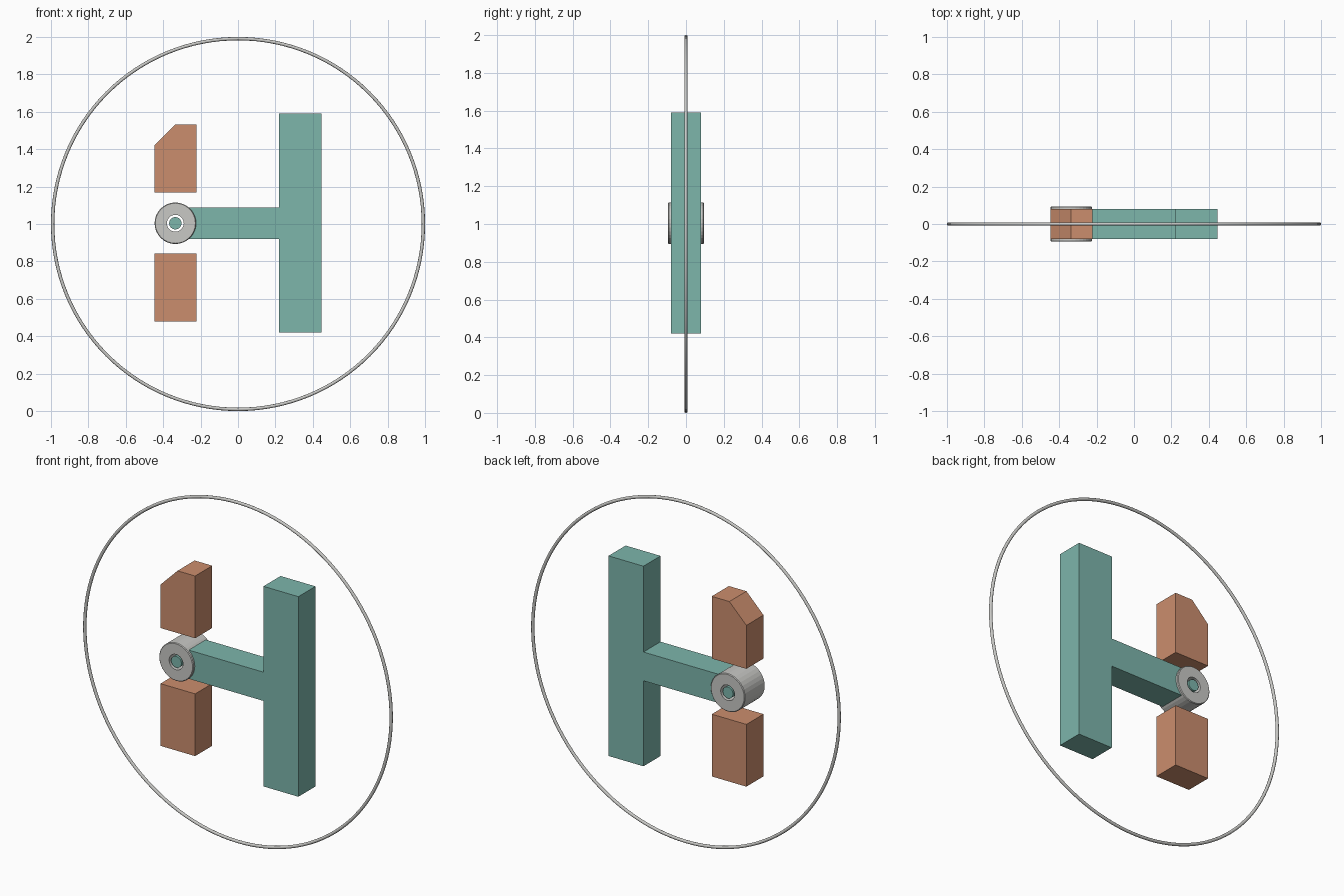
import bpy, bmesh, math
from mathutils import Matrix

if "Cube" in bpy.data.objects:
    bpy.data.objects.remove(bpy.data.objects["Cube"])

CZ = 1.004      # height of the crossbar and hub axis
HALF = 0.079    # half depth of the flat parts


def material(name, rgb):
    m = bpy.data.materials.new(name)
    m.diffuse_color = (*rgb, 1.0)
    m.use_nodes = True
    m.node_tree.nodes["Principled BSDF"].inputs["Base Color"].default_value = m.diffuse_color
    return m


TEAL = material("teal", (0.205, 0.465, 0.41))
COPPER = material("copper", (0.60, 0.27, 0.155))
GREY = material("light grey", (0.58, 0.58, 0.56))


def finish(name, bm, mat):
    bmesh.ops.recalc_face_normals(bm, faces=bm.faces)
    me = bpy.data.meshes.new(name)
    bm.to_mesh(me)
    bm.free()
    me.materials.append(mat)
    ob = bpy.data.objects.new(name, me)
    bpy.context.collection.objects.link(ob)
    return ob


def slab(name, outline, mat):
    """Extrude an x-z outline through the depth of the model."""
    bm = bmesh.new()
    face = bm.faces.new([bm.verts.new((x, -HALF, z)) for x, z in outline])
    ext = bmesh.ops.extrude_face_region(bm, geom=[face])
    verts = [v for v in ext["geom"] if isinstance(v, bmesh.types.BMVert)]
    bmesh.ops.translate(bm, verts=verts, vec=(0, 2 * HALF, 0))
    return finish(name, bm, mat)


def lathe(name, section, centre, sides, mat):
    """Revolve a closed (radius, y) section about the y axis."""
    bm = bmesh.new()
    rings = []
    for i in range(sides):
        a = 2 * math.pi * i / sides
        rings.append([bm.verts.new((r * math.cos(a), y, r * math.sin(a))) for r, y in section])
    n = len(section)
    for i in range(sides):
        p, q = rings[i], rings[(i + 1) % sides]
        for j in range(n):
            k = (j + 1) % n
            bm.faces.new((p[j], p[k], q[k], q[j]))
    bmesh.ops.translate(bm, verts=bm.verts, vec=centre)
    return finish(name, bm, mat)


# Tall post joined to the crossbar, ending inside the hub
slab("post_and_crossbar", [
    (0.446, 0.42), (0.446, 1.59), (0.22, 1.59), (0.22, CZ + 0.084),
    (-0.268, CZ + 0.084), (-0.268, CZ - 0.084), (0.22, CZ - 0.084), (0.22, 0.42)], TEAL)

# Separate blocks above and below the hub
slab("upper_block", [(-0.446, 1.168), (-0.222, 1.168), (-0.222, 1.532),
                     (-0.336, 1.532), (-0.446, 1.422)], COPPER)
slab("lower_block", [(-0.446, 0.479), (-0.222, 0.479), (-0.222, 0.843),
                     (-0.446, 0.843)], COPPER)

# Hollow hub with slightly eased rims
D = 0.094
lathe("hub", [(0.045, -D), (0.107, -D), (0.111, -D + 0.004),
              (0.111, D - 0.004), (0.107, D), (0.045, D)], (-0.335, 0, CZ), 32, GREY)

# Pin floating inside the hub
bm = bmesh.new()
bmesh.ops.create_cone(bm, cap_ends=True, segments=32, radius1=0.033, radius2=0.033, depth=0.184,
                      matrix=Matrix.Translation((-0.335, 0, CZ)) @ Matrix.Rotation(math.pi / 2, 4, 'X'))
finish("hub_pin", bm, TEAL)

# Thin surrounding hoop
wire = [(0.991 + 0.009 * math.cos(2 * math.pi * i / 12),
         0.009 * math.sin(2 * math.pi * i / 12)) for i in range(12)]
hoop = lathe("hoop", wire, (0, 0, 1.0), 128, GREY)
for p in hoop.data.polygons:
    p.use_smooth = True
